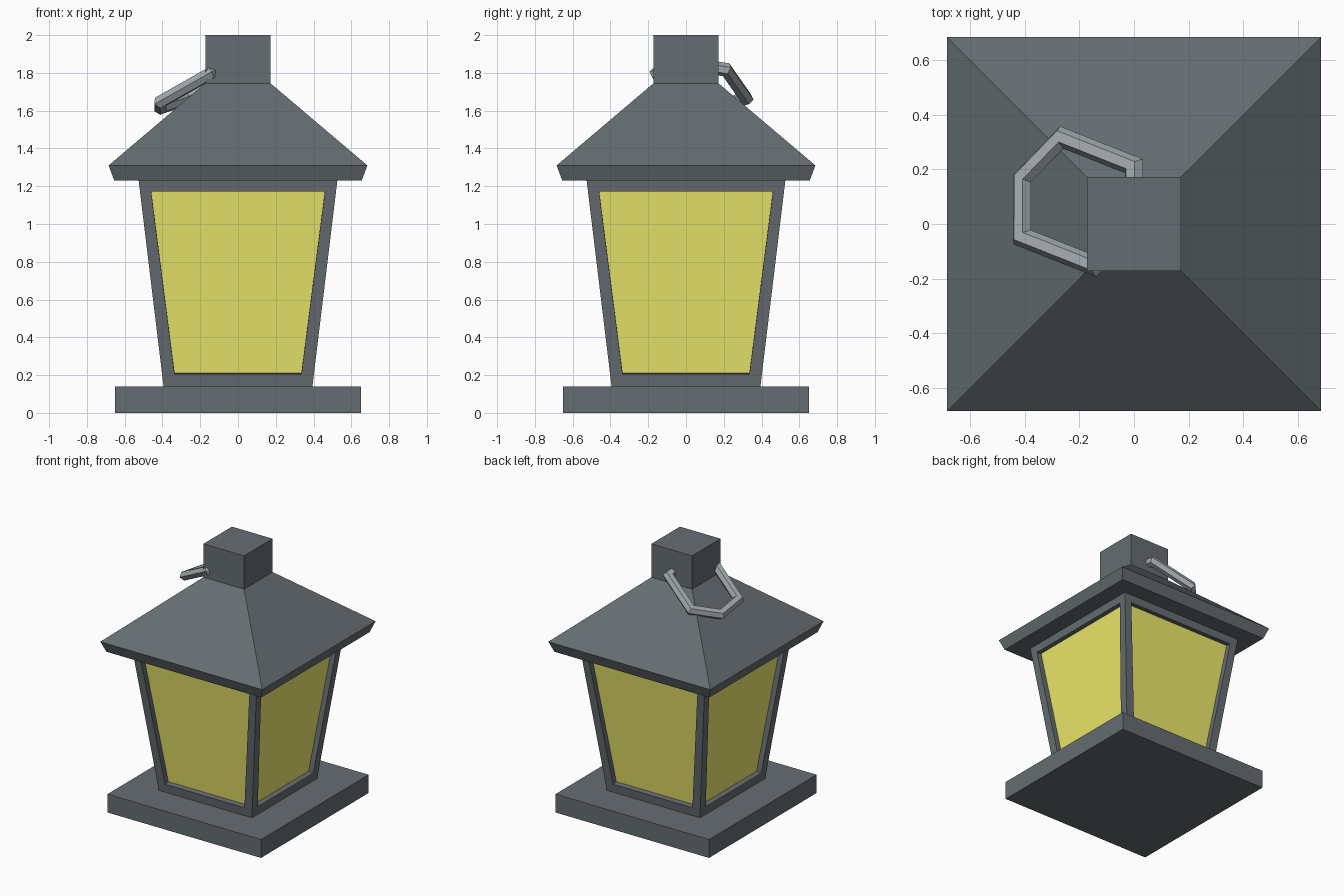
import bpy, bmesh, math
from mathutils import Vector

if "Cube" in bpy.data.objects:
    bpy.data.objects.remove(bpy.data.objects["Cube"])


def material(name, rgb):
    m = bpy.data.materials.new(name)
    m.diffuse_color = (*rgb, 1)
    m.use_nodes = True
    m.node_tree.nodes["Principled BSDF"].inputs["Base Color"].default_value = m.diffuse_color
    return m


iron = material("dark_iron", (0.13, 0.155, 0.165))
steel = material("light_steel", (0.36, 0.40, 0.42))
glass = material("yellow_glass", (0.85, 0.82, 0.15))


def finish(name, bm, *mats):
    bmesh.ops.recalc_face_normals(bm, faces=bm.faces[:])
    me = bpy.data.meshes.new(name)
    bm.to_mesh(me)
    bm.free()
    for m in mats:
        me.materials.append(m)
    ob = bpy.data.objects.new(name, me)
    bpy.context.collection.objects.link(ob)
    return ob


def bridge(bm, a, b):
    n = len(a)
    return [bm.faces.new((a[i], a[(i + 1) % n], b[(i + 1) % n], b[i])) for i in range(n)]


def square_stack(profile):
    """Stack of square sections given as (z, half width), capped at both ends."""
    bm = bmesh.new()
    rings = [[bm.verts.new((sx * h, sy * h, z)) for sx, sy in ((-1, -1), (1, -1), (1, 1), (-1, 1))]
             for z, h in profile]
    sides = []
    for a, b in zip(rings, rings[1:]):
        sides += bridge(bm, a, b)
    bm.faces.new(rings[0][::-1])
    bm.faces.new(rings[-1])
    bm.normal_update()
    return bm, sides


# Base slab, and roof with its eave and top block
finish("base", square_stack([(0, 0.65), (0.14, 0.65)])[0], iron)
finish("roof", square_stack([(1.23, 0.655), (1.31, 0.685), (1.745, 0.172), (2.0, 0.172)])[0], iron)

# Tapered body with a recessed glass pane on each side
bm, sides = square_stack([(0.14, 0.394), (1.23, 0.526)])
bmesh.ops.inset_individual(bm, faces=sides, thickness=0.088, depth=0)
panes = bmesh.ops.extrude_discrete_faces(bm, faces=sides)["faces"]
for f in panes:
    f.normal_update()
    n = f.normal.copy()
    bmesh.ops.translate(bm, verts=f.verts[:], vec=n * -0.04)
    f.material_index = 1
finish("body", bm, iron, glass)

# Tilted six-sided ring passing through the top block
half = [Vector(v) for v in ((0.205, 0.13, 0.085), (-0.06, 0.235, -0.065), (-0.205, 0.085, -0.117))]
centre = Vector((-0.205, 0.082, 1.732))
path = [centre + v for v in half] + [centre - v for v in half]
axis = (half[0].cross(half[1])).normalized()
R, SIDES = 0.036, 6
bm = bmesh.new()
loops = []
for i, p in enumerate(path):
    to_prev = (path[i - 1] - p).normalized()
    to_next = (path[(i + 1) % 6] - p).normalized()
    mitre = (to_prev + to_next).normalized()
    stretch = 1 / math.sin(to_prev.angle(to_next) / 2)
    loops.append([bm.verts.new(p + mitre * R * stretch * math.cos(a) + axis * R * math.sin(a))
                  for a in (math.tau * k / SIDES for k in range(SIDES))])
for i in range(6):
    bridge(bm, loops[i], loops[(i + 1) % 6])
finish("ring", bm, steel)
